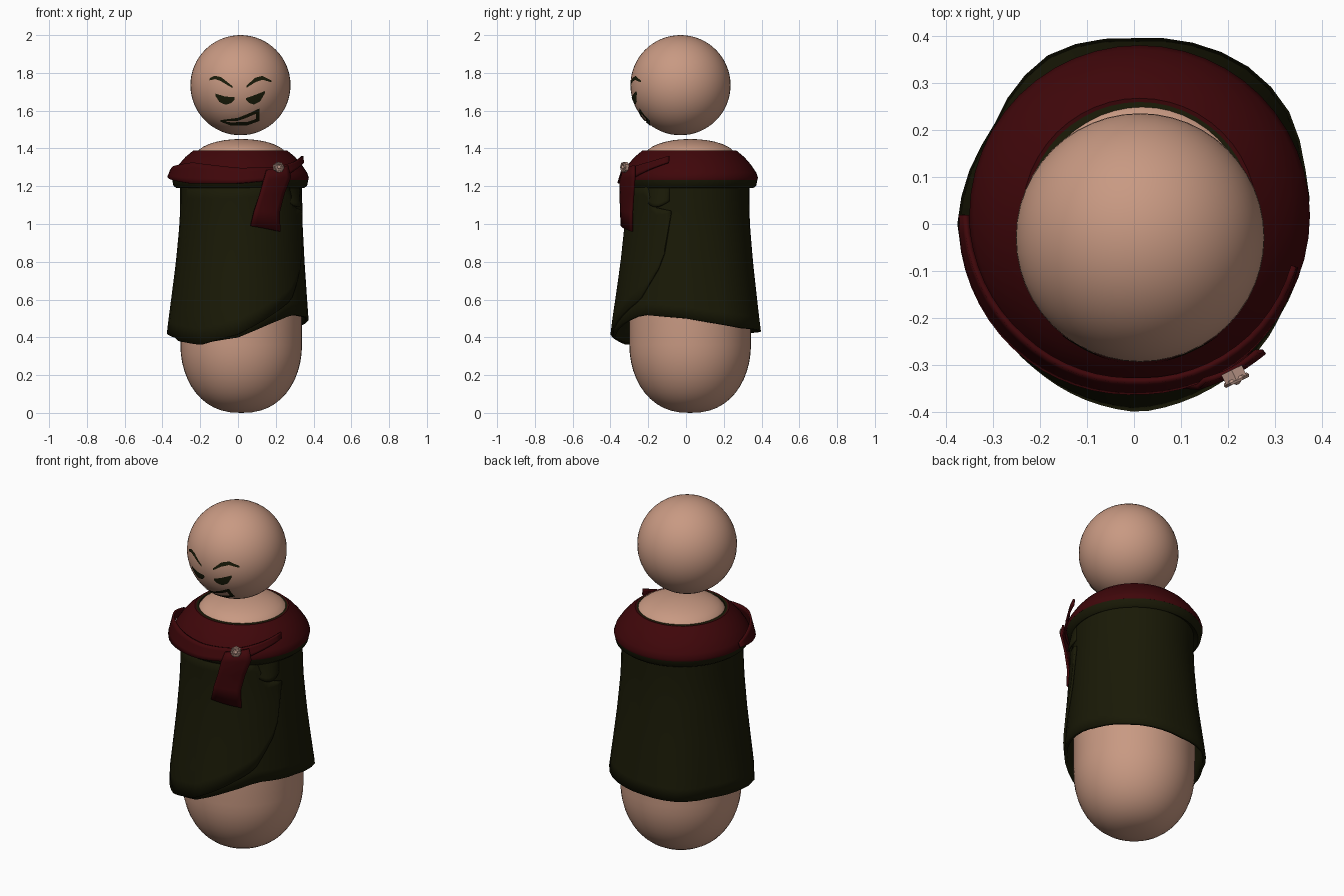
import bpy, bmesh, math
from mathutils import Vector

if "Cube" in bpy.data.objects:
    bpy.data.objects.remove(bpy.data.objects["Cube"], do_unlink=True)


def material(name, rgb):
    m = bpy.data.materials.new(name)
    m.use_nodes = True
    m.diffuse_color = (*rgb, 1)
    bsdf = m.node_tree.nodes["Principled BSDF"]
    bsdf.inputs["Base Color"].default_value = (*rgb, 1)
    bsdf.inputs["Roughness"].default_value = 0.8
    return m


SKIN = material("warm skin", (0.58, 0.32, 0.225))
GREEN = material("dark olive cloth", (0.010, 0.010, 0.002))
RED = material("deep red cloth", (0.050, 0.002, 0.003))
METAL = material("pale copper", (0.50, 0.31, 0.25))
INK = material("face ink", (0.011, 0.012, 0.003))


def interp(table, t):
    """Piecewise linear lookup in a list of (position, value)."""
    if t <= table[0][0]:
        return table[0][1]
    for (a, va), (b, vb) in zip(table, table[1:]):
        if t <= b:
            return va + (vb - va) * (t - a) / (b - a)
    return table[-1][1]


def polar(deg, r, z, cx=0.005, cy=0.0):
    """Point round the body; 0 degrees is the front, positive goes to +x."""
    a = math.radians(deg)
    return (cx + r * math.sin(a), cy - r * math.cos(a), z)


def finish(ob, mat, angle=50):
    ob.data.materials.append(mat)
    bpy.ops.object.select_all(action='DESELECT')
    ob.select_set(True)
    bpy.context.view_layer.objects.active = ob
    bpy.ops.object.shade_smooth_by_angle(angle=math.radians(angle))
    return ob


def sheet(name, rows, mat, closed=False, thick=0.0):
    """Skin a grid of points, optionally closed round and thickened."""
    bm = bmesh.new()
    grid = [[bm.verts.new(p) for p in row] for row in rows]
    n = len(rows[0])
    for a, b in zip(grid, grid[1:]):
        for i in range(n if closed else n - 1):
            j = (i + 1) % n
            bm.faces.new((a[i], a[j], b[j], b[i]))
    bmesh.ops.remove_doubles(bm, verts=bm.verts, dist=1e-5)
    bmesh.ops.recalc_face_normals(bm, faces=bm.faces)
    me = bpy.data.meshes.new(name)
    bm.to_mesh(me)
    bm.free()
    ob = bpy.data.objects.new(name, me)
    bpy.context.collection.objects.link(ob)
    if thick:
        mod = ob.modifiers.new("cloth thickness", 'SOLIDIFY')
        mod.thickness = thick
        mod.offset = 0
    return finish(ob, mat)


def lathe(name, profile, mat, cx, cy, steps=48):
    rows = [[polar(360 * i / steps, r, z, cx, cy) for i in range(steps)]
            for r, z in profile]
    return sheet(name, rows, mat, closed=True)


# Head and peg body
HEAD, HEAD_R = Vector((0.013, -0.029, 1.735)), 0.265
bpy.ops.mesh.primitive_uv_sphere_add(segments=48, ring_count=32, radius=HEAD_R, location=HEAD)
head = bpy.context.object
head.name = "head"
finish(head, SKIN)

lower = [(0.322 * math.sin(a) ** 0.85, 0.36 * (1 - math.cos(a)))
         for a in [math.pi / 2 * i / 12 for i in range(13)]]
upper = [(0.24 * math.cos(a), 1.36 + 0.09 * math.sin(a))
         for a in [math.pi / 2 * i / 8 for i in range(9)]]
lathe("body", lower + [(0.322, 0.6), (0.3, 0.9), (0.29, 1.2)] + upper, SKIN, 0.017, 0.022)

# Tunic: round at the shoulders, flaring to an uneven hem
FLARE = [(0.43, 1.0), (0.6, 0.68), (0.8, 0.32), (1.0, 0.05), (1.1, 0.0)]
HEM_R = [(-180, 0.388), (-155, 0.398), (-141, 0.382), (-124, 0.355), (-100, 0.364), (-87, 0.37),
         (-74, 0.358), (-50, 0.352), (-34, 0.358), (-15, 0.372), (0, 0.382), (35, 0.376),
         (65, 0.365), (90, 0.37), (108, 0.38), (126, 0.404), (140, 0.41), (151, 0.406), (180, 0.388)]
HEM = [(-180, 0.43), (-135, 0.42), (-90, 0.42), (-60, 0.39), (-30, 0.37), (0, 0.40),
       (30, 0.48), (50, 0.52), (90, 0.50), (135, 0.45), (180, 0.43)]


def on_tunic(deg, z, lift=0.0):
    w = interp(FLARE, z)
    r = 0.315 * (1 - w) + interp(HEM_R, deg) * w + lift
    return polar(deg, r, z, 0.017 * (1 - w), 0.012 * (1 - w))


rows = []
for k in range(13):
    row = []
    for d in [-180 + 9 * i for i in range(40)]:
        low = interp(HEM, d)
        row.append(on_tunic(d, low + (1.25 - low) * k / 12))
    rows.append(row)
sheet("tunic", rows, GREEN, closed=True, thick=0.016)

# Overlapping front flap that sweeps up towards the left side
FLAP_LOW = [(-80, 0.43), (-60, 0.38), (-32, 0.36), (0, 0.415), (18, 0.48),
            (48, 0.60), (68, 0.80), (74, 1.05)]
FLAP_TOP = [(48, 1.22), (56, 1.09), (74, 1.07)]
LIFT = [(-80, -0.004), (-40, 0.010), (74, 0.016)]
rows = []
for k in range(11):
    row = []
    for i in range(32):
        d = -80 + 154 * i / 31
        low, top = interp(FLAP_LOW, d), interp(FLAP_TOP, d)
        row.append(on_tunic(d, low + (top - low) * k / 10, interp(LIFT, d)))
    rows.append(row)
sheet("front_flap", rows, GREEN, thick=0.012)

# Folded-over corner of the flap
rows = []
for k in range(7):
    t = k / 6
    rows.append([on_tunic(48 + 24 * i / 8, 1.21 - t * (0.09 + 0.03 * math.sin(math.pi * i / 8)),
                          0.006 + 0.026 * t * math.sin(math.pi * i / 8))
                 for i in range(9)])
sheet("flap_fold", rows, GREEN, thick=0.01)

# Collar with its green lining
lathe("collar", [(0.335, 1.238), (0.36, 1.232), (0.363, 1.245), (0.354, 1.272), (0.325, 1.315),
                 (0.29, 1.355), (0.25, 1.388), (0.238, 1.385)], RED, 0.012, 0.018)
lathe("collar_lining", [(0.31, 1.25), (0.315, 1.205), (0.338, 1.19), (0.354, 1.203),
                        (0.36, 1.234), (0.33, 1.24)], GREEN, 0.012, 0.018)
lathe("neck_lining", [(0.242, 1.387), (0.228, 1.388), (0.226, 1.33)], GREEN, 0.012, 0.018)

# Scarf draped round the front of the collar
SCARF_TOP = [(-93, 1.275), (-75, 1.305), (-45, 1.325), (0, 1.295), (35, 1.30), (58, 1.33), (75, 1.36)]
SCARF_LOW = [(-93, 1.25), (-75, 1.235), (-45, 1.215), (0, 1.215), (35, 1.235), (58, 1.29), (75, 1.325)]
SCARF_R = [(-93, 0.362), (-45, 0.342), (0, 0.333), (45, 0.343), (75, 0.347)]
SCARF_LEAN = [(-93, 0.012), (-45, 0.026), (0, 0.025), (35, 0.02), (75, 0.004)]
rows = []
for k in range(5):
    t = k / 4
    rows.append([polar(d, interp(SCARF_R, d) + interp(SCARF_LEAN, d) * t,
                       interp(SCARF_TOP, d) * (1 - t) + interp(SCARF_LOW, d) * t)
                 for d in [-93 + 6 * i for i in range(29)]])
sheet("scarf", rows, RED, thick=0.012)

# Hanging scarf tail: left and right edge points from top to bottom
TAIL = [((0.15, -0.333, 1.285), (0.262, -0.272, 1.31)),
        ((0.135, -0.348, 1.23), (0.278, -0.272, 1.25)),
        ((0.112, -0.346, 1.15), (0.243, -0.278, 1.16)),
        ((0.085, -0.344, 1.07), (0.218, -0.285, 1.06)),
        ((0.066, -0.340, 0.99), (0.222, -0.285, 0.96))]
rows = []
for left, right in TAIL:
    left, right = Vector(left), Vector(right)
    rows.append([left.lerp(right, i / 6) + Vector((0.004, -0.008, 0)) * math.sin(math.pi * i / 6)
                 for i in range(7)])
sheet("scarf_tail", rows, RED, thick=0.012)

# Six-sided brooch with a raised rim and centre
AIM = math.radians(26)
OUT = Vector((math.sin(AIM), -math.cos(AIM), 0))
SPOT, TURN = Vector((0.213, -0.322, 1.30)), (math.pi / 2, 0, AIM)
bpy.ops.mesh.primitive_cylinder_add(vertices=6, radius=0.028, depth=0.024, location=SPOT, rotation=TURN)
brooch = bpy.context.object
brooch.name = "brooch"
finish(brooch, METAL, 20)
bpy.ops.mesh.primitive_torus_add(major_segments=6, minor_segments=6, major_radius=0.024,
                                 minor_radius=0.006, location=SPOT + OUT * 0.012, rotation=TURN)
rim = bpy.context.object
rim.name = "brooch_rim"
finish(rim, METAL, 20)
bpy.ops.mesh.primitive_uv_sphere_add(segments=10, ring_count=6, radius=0.01, location=SPOT + OUT * 0.012)
stud = bpy.context.object
stud.name = "brooch_stud"
finish(stud, METAL)


# Painted face: thin patches between an upper and a lower line, wrapped on the head
def face_patch(name, top, low, cols=16):
    rows = []
    for k in range(5):
        row = []
        for i in range(cols + 1):
            x = top[0][0] + (top[-1][0] - top[0][0]) * i / cols
            z = interp(top, x) + (interp(low, x) - interp(top, x)) * k / 4
            dx, dz = x - HEAD.x, z - HEAD.z
            row.append((x, HEAD.y - math.sqrt((HEAD_R + 0.003) ** 2 - dx * dx - dz * dz), z))
        rows.append(row)
    sheet(name, rows, INK)


face_patch("right_brow", [(-0.152, 1.77), (-0.125, 1.785), (-0.09, 1.778), (-0.03, 1.73)],
           [(-0.152, 1.76), (-0.12, 1.767), (-0.09, 1.756), (-0.03, 1.72)])
face_patch("left_brow", [(0.045, 1.732), (0.09, 1.774), (0.13, 1.784), (0.178, 1.76)],
           [(0.045, 1.721), (0.09, 1.75), (0.13, 1.764), (0.178, 1.75)])
face_patch("right_eye", [(-0.118, 1.69), (-0.07, 1.675), (-0.018, 1.671)],
           [(-0.118, 1.676), (-0.098, 1.645), (-0.065, 1.631), (-0.035, 1.641), (-0.018, 1.658)])
face_patch("left_eye", [(0.043, 1.667), (0.09, 1.683), (0.142, 1.704)],
           [(0.043, 1.656), (0.06, 1.64), (0.085, 1.632), (0.118, 1.65), (0.142, 1.692)])
face_patch("mouth_top", [(-0.092, 1.55), (0.0, 1.562), (0.05, 1.582), (0.114, 1.612)],
           [(-0.092, 1.543), (0.0, 1.546), (0.05, 1.564), (0.114, 1.592)])
face_patch("mouth_bottom", [(-0.092, 1.548), (-0.04, 1.538), (0.05, 1.54), (0.112, 1.562)],
           [(-0.092, 1.541), (-0.04, 1.522), (0.05, 1.522), (0.112, 1.545)])
face_patch("mouth_corner", [(0.094, 1.6), (0.114, 1.61)], [(0.094, 1.548), (0.112, 1.546)], 4)
